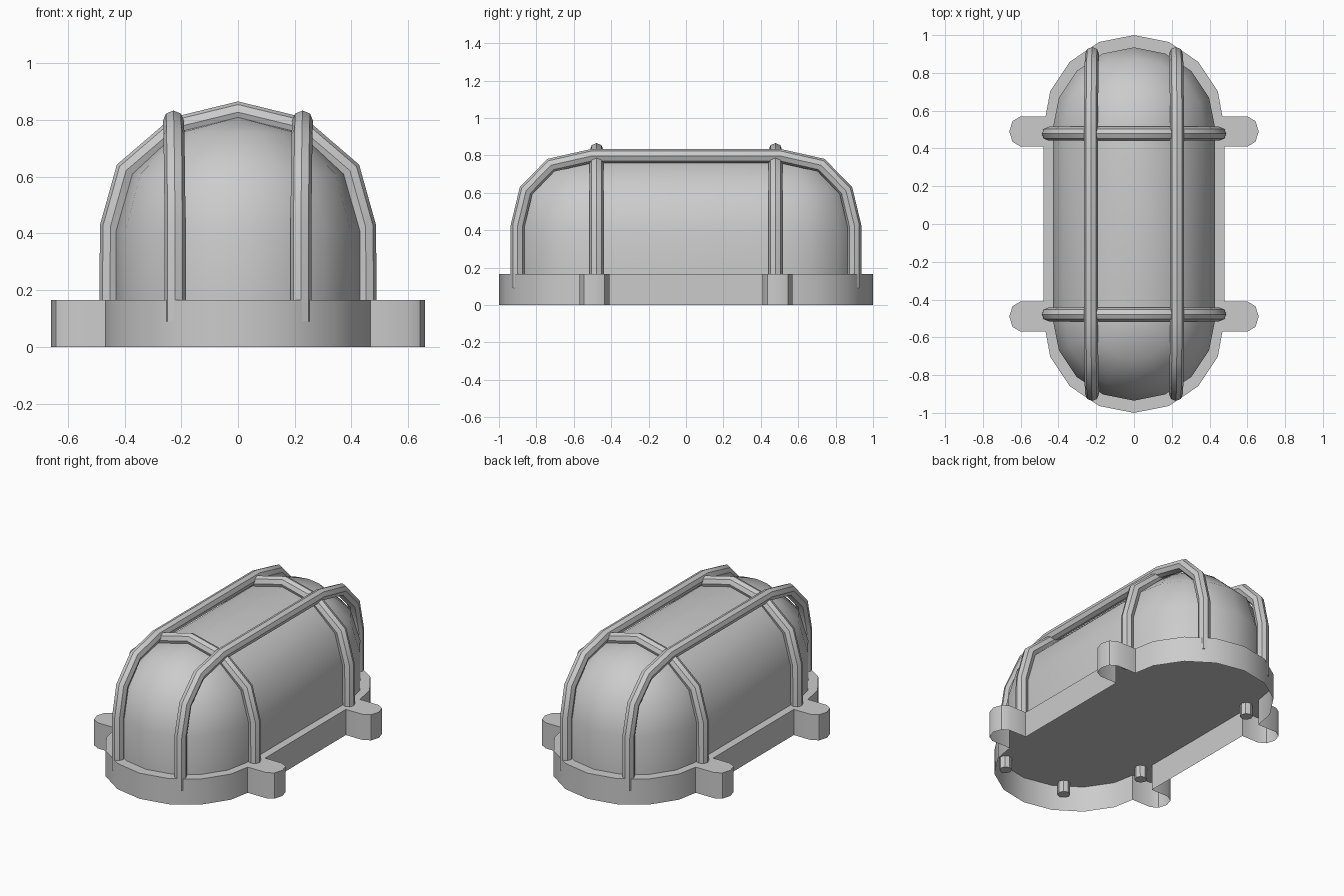
import bpy, bmesh
from math import sin, cos, pi, radians
from mathutils import Vector

if "Cube" in bpy.data.objects:
    bpy.data.objects.remove(bpy.data.objects["Cube"])

BASE_H = 0.165


def finish(name, bm, angle=40):
    bmesh.ops.remove_doubles(bm, verts=bm.verts, dist=1e-5)
    bmesh.ops.recalc_face_normals(bm, faces=bm.faces)
    me = bpy.data.meshes.new(name)
    bm.to_mesh(me)
    bm.free()
    me.shade_smooth()
    me.set_sharp_from_angle(angle=radians(angle))
    ob = bpy.data.objects.new(name, me)
    bpy.context.collection.objects.link(ob)
    return ob


def bridge(bm, a, b):
    n = len(a)
    for i in range(n):
        bm.faces.new((a[i], a[(i + 1) % n], b[(i + 1) % n], b[i]))


def stadium(r, yc, seg=8):
    pts = []
    for sign in (1, -1):
        for i in range(seg + 1):
            a = pi * i / seg
            pts.append((sign * r * cos(a), sign * (yc + r * sin(a))))
    return pts


def tube(name, path, side, r=0.037, sides=8):
    # mitred sweep of a round section along a path
    bm = bmesh.new()
    pts = [Vector(p) for p in path]
    rings = []
    for i, p in enumerate(pts):
        d0 = (p - pts[i - 1]).normalized() if i else None
        d1 = (pts[i + 1] - p).normalized() if i < len(pts) - 1 else None
        d0, d1 = d0 or d1, d1 or d0
        t = (d0 + d1).normalized()
        s = Vector(side)
        n = t.cross(s).normalized() / max(t.dot(d0), 0.5)
        rings.append([bm.verts.new(p + r * (s * cos(a) + n * sin(a)))
                      for a in (2 * pi * k / sides for k in range(sides))])
    for a, b in zip(rings, rings[1:]):
        bridge(bm, a, b)
    bm.faces.new(rings[0])
    bm.faces.new(rings[-1])
    return finish(name, bm)


# base: one quarter of the outline with its mounting ear, mirrored around
quarter = [(0.48, 0.41), (0.60, 0.41), (0.643, 0.435), (0.66, 0.49),
           (0.643, 0.545), (0.60, 0.57), (0.468, 0.57)]
quarter += [(0.48 * cos(a), 0.52 + 0.48 * sin(a))
            for a in (pi * i / 8 for i in range(1, 4))]
half = quarter + [(0, 1.0)] + [(-x, y) for x, y in reversed(quarter)]
outline = half + [(-x, -y) for x, y in half]
bm = bmesh.new()
low = [bm.verts.new((x, y, 0)) for x, y in outline]
top = [bm.verts.new((x, y, BASE_H)) for x, y in outline]
bridge(bm, low, top)
bm.faces.new(top)
finish("base_tray", bm)

# glass cover: arched profile carried round a stadium plan
profile = [(0.43, BASE_H)] + [(0.43 * cos(a), 0.41 + 0.4 * sin(a))
                              for a in (radians(30 * i) for i in range(4))]
bm = bmesh.new()
rings = [[bm.verts.new((x, y, z)) for x, y in stadium(r, 0.505)]
         for r, z in profile]
for a, b in zip(rings, rings[1:]):
    bridge(bm, a, b)
finish("glass_cover", bm)

# lengthwise guard bars, ends passing through the tray top
arch = [(0.222, 0.90, 0.09), (0.222, 0.90, 0.425), (0.224, 0.855, 0.612),
        (0.226, 0.722, 0.748), (0.228, 0.505, 0.797)]
for s, tag in ((-1, "left"), (1, "right")):
    path = [(s * x, y, z) for x, y, z in arch]
    path += [(x, -y, z) for x, y, z in reversed(path)]
    tube("long_guard_bar_" + tag, path, (1, 0, 0))

# crosswise guard hoops
arch = [(0.453, 0.09), (0.45, 0.425), (0.395, 0.622), (0.217, 0.775)]
for y, tag in ((-0.478, "front"), (0.478, "back")):
    path = [(x, y, z) for x, z in arch] + [(0, y, 0.828)]
    path += [(-x, y, z) for x, z in reversed(arch)]
    tube("cross_guard_hoop_" + tag, path, (0, 1, 0))
